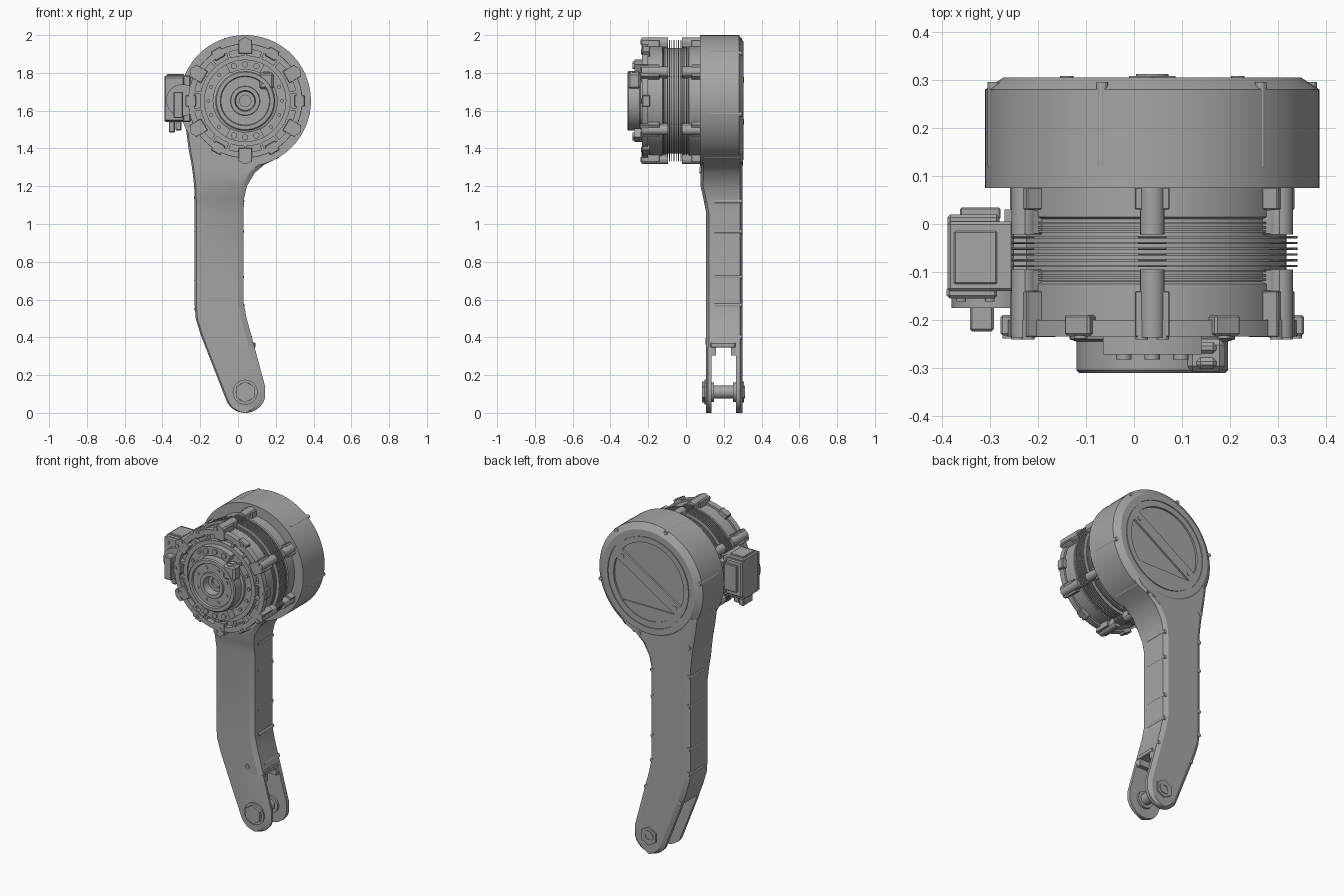
import bpy, bmesh, math
from mathutils import Matrix, Vector

cube = bpy.data.objects.get("Cube")
if cube:
    bpy.data.objects.remove(cube, do_unlink=True)

CX, CZ = 0.038, 1.652      # motor axis
PX, PZ, PR = 0.038, 0.11, 0.11   # lower pivot
parts = []

grey = bpy.data.materials.new("machined_grey")
grey.use_nodes = True
grey.diffuse_color = (0.38, 0.38, 0.38, 1)
grey.node_tree.nodes["Principled BSDF"].inputs["Base Color"].default_value = (0.38, 0.38, 0.38, 1)


def finish(name, bm):
    bmesh.ops.remove_doubles(bm, verts=bm.verts, dist=1e-5)
    bmesh.ops.recalc_face_normals(bm, faces=bm.faces)
    mesh = bpy.data.meshes.new(name)
    bm.to_mesh(mesh)
    bm.free()
    mesh.materials.append(grey)
    ob = bpy.data.objects.new(name, mesh)
    bpy.context.collection.objects.link(ob)
    parts.append(ob)
    return ob


def revolve(name, prof, cx=CX, cz=CZ, a0=0, a1=360, n=64):
    """Sweep a closed (radius, y) profile about a y-parallel axis."""
    bm = bmesh.new()
    full = a1 - a0 == 360
    rings = []
    for i in range(n if full else n + 1):
        a = math.radians(a0 + (a1 - a0) * i / n)
        rings.append([bm.verts.new((cx + r * math.cos(a), y, cz + r * math.sin(a))) for r, y in prof])
    m = len(prof)
    for i in range(n):
        p, q = rings[i], rings[(i + 1) % len(rings)]
        for j in range(m):
            k = (j + 1) % m
            if prof[j][0] or prof[k][0]:
                bm.faces.new((p[j], p[k], q[k], q[j]))
    if not full:
        bm.faces.new(rings[0])
        bm.faces.new(rings[-1])
    return finish(name, bm)


def cyl(name, x, z, r, y0, y1, n=16):
    return revolve(name, [(0, y0), (r, y0), (r, y1), (0, y1)], x, z, n=n)


def tube(name, r0, r1, y0, y1, **kw):
    return revolve(name, [(r0, y0), (r1, y0), (r1, y1), (r0, y1)], **kw)


def box(name, x, y, z, matrix=Matrix(), bevel=0.0):
    """Box from (min, max) ranges, optionally placed by a matrix."""
    bm = bmesh.new()
    bmesh.ops.create_cube(bm, size=1)
    for v in bm.verts:
        v.co = Vector([(a + b) / 2 + c * (b - a) for c, (a, b) in zip(v.co, (x, y, z))])
    if bevel:
        bmesh.ops.bevel(bm, geom=bm.edges[:], offset=bevel, segments=1, affect='EDGES')
    bm.transform(matrix)
    return finish(name, bm)


def polar(deg):
    """Frame on the motor axis: x radial, y axial, z tangential."""
    return Matrix.Translation((CX, 0, CZ)) @ Matrix.Rotation(-math.radians(deg), 4, 'Y')


def on_circle(r, deg):
    a = math.radians(deg)
    return CX + r * math.cos(a), CZ + r * math.sin(a)


def loft(name, stations, back, front_c, back_c, d):
    """Leg sections: each station is (z, left x, right x, front y)."""
    bm = bmesh.new()
    rings = []
    for z, xl, xr, f in stations:
        w = (xr - xl) * 0.3
        fl, fr, bc = min(front_c * 0.3, w), min(front_c, w), min(back_c, w)
        sec = [(xl + fl, f), (xr - fr, f), (xr, f + d), (xr, back - d),
               (xr - bc, back), (xl + bc, back), (xl, back - d), (xl, f + d)]
        rings.append([bm.verts.new((x, y, z)) for x, y in sec])
    for p, q in zip(rings, rings[1:]):
        for j in range(8):
            k = (j + 1) % 8
            bm.faces.new((p[j], p[k], q[k], q[j]))
    bm.faces.new(rings[0])
    bm.faces.new(rings[-1])
    return finish(name, bm)


# Leg with forked lower end
leg = [(1.5, -0.275, 0.25, 0.08), (1.4, -0.262, 0.255, 0.08), (1.35, -0.253, 0.215, 0.08),
       (1.315, -0.246, 0.14, 0.079), (1.27, -0.24, 0.088, 0.078), (1.2, -0.232, 0.047, 0.077),
       (1.13, -0.23, 0.031, 0.093), (1.06, -0.23, 0.03, 0.107), (0.58, -0.23, 0.03, 0.107),
       (0.5, -0.224, 0.046, 0.107), (0.42, -0.2, 0.068, 0.107), (0.35, -0.173, 0.087, 0.107)]
loft("leg_body", leg, 0.3, 0.03, 0.025, 0.014)
fork = [(0.35, -0.173, 0.087), (0.138, -0.09, 0.144), (0.082, -0.068, 0.144)]
for t in range(30, 91, 10):
    a = math.radians(t)
    half = max(PR * math.cos(a), 0.006)
    fork.append((PZ - PR * math.sin(a), PX - half, PX + half))
loft("fork_plate_front", [s + (0.107,) for s in fork], 0.134, 0.03, 0.002, 0.01)
loft("fork_plate_back", [s + (0.264,) for s in fork], 0.3, 0.002, 0.025, 0.014)
box("fork_bridge", (-0.165, 0.092), (0.13, 0.262), (0.345, 0.372), bevel=0.004)
for y in (0.134, 0.238):
    box("fork_bridge_foot", (-0.06, 0.09), (y, y + 0.026), (0.305, 0.35))

# Pivot pin and nuts
cyl("pivot_pin", PX, PZ, 0.034, 0.12, 0.28, 32)
for y0, y1 in ((0.13, 0.147), (0.25, 0.268)):
    cyl("pivot_boss", PX, PZ, 0.052, y0, y1, 32)
for name, y0, y1 in (("front", 0.085, 0.11), ("back", 0.296, 0.308)):
    nut = cyl("pivot_nut_" + name, 0, 0, 0.056, y0, y1, 6)
    nut.matrix_world = Matrix.Translation((PX, 0, PZ)) @ Matrix.Rotation(math.pi / 6, 4, 'Y')
tube("nut_washer", 0.05, 0.066, 0.099, 0.108, cx=PX, cz=PZ, n=32)
tube("back_nut_socket", 0.018, 0.034, 0.3, 0.312, cx=PX, cz=PZ, n=24)

# Front screws of the leg
for x, z, y in ((-0.015, 0.38, 0.103), (0.01, 1.285, 0.072)):
    tube("leg_screw", 0.008, 0.017, y, y + 0.02, cx=x, cz=z, n=16)

# Screw channels along the leg and round the housing rim
for z, x in ((1.12, 0.022), (0.96, 0.02), (0.72, 0.02), (0.57, 0.024), (0.4, 0.063),
             (1.14, -0.222), (0.96, -0.22), (0.7, -0.22), (0.55, -0.22), (0.36, -0.165)):
    cyl("leg_screw_channel", x, z, 0.012, 0.15, 0.297, 12)
for k in range(5):
    x, z = on_circle(0.338, 168 - 60 * k)
    cyl("rim_screw_channel", x, z, 0.012, 0.12, 0.296, 12)
for x, z in ((-0.225, 1.32), (0.105, 1.32)):
    cyl("neck_screw", x, z, 0.013, 0.28, 0.303, 12)

# Round housing with recessed back panels
revolve("housing", [(0, 0.075), (0.348, 0.075), (0.348, 0.28), (0.31, 0.305), (0.275, 0.305),
                    (0.275, 0.3), (0.268, 0.3), (0.268, 0.305), (0.235, 0.305), (0.235, 0.294),
                    (0, 0.294)], n=96)
box("back_cover_bar", (-0.237, 0.237), (0.29, 0.305), (-0.034, 0.034), polar(32))
for a in (32, 212):
    x, z = on_circle(0.21, a)
    cyl("back_cover_screw", x, z, 0.014, 0.3, 0.308)

# Motor barrel, cooling fins and fine ribs
revolve("motor_barrel", [(0, -0.205), (0.29, -0.205), (0.29, -0.125), (0.28, -0.12), (0.28, 0.01),
                         (0.29, 0.015), (0.29, 0.08), (0, 0.08)])
for i in range(6):
    y = -0.09 + i * 0.012
    tube("cooling_fin", 0.27, 0.303, y, y + 0.005)
for y in (-0.118, -0.109, -0.1, -0.018, -0.009, 0.0):
    tube("fine_rib", 0.27, 0.289, y, y + 0.004)

# Clamping lugs, split by the fins
for k in range(6):
    a = 30 + 60 * k
    x, z = on_circle(0.309, a)
    sections = [(-0.235, -0.14, 0.036), (-0.14, -0.095, 0.024), (-0.022, 0.03, 0.024), (0.03, 0.076, 0.036)]
    sections += [(-0.09 + i * 0.012, -0.085 + i * 0.012, 0.03) for i in range(6)]
    for y0, y1, w in sections:
        box("lug_web", (0.25, 0.322), (y0, y1), (-w, w), polar(a), 0.002)
    for y0, y1 in ((-0.236, -0.095), (-0.022, 0.076)):
        cyl("lug_post", x, z, 0.026, y0, y1, 20)
    for da in (-4, 4):
        sx, sz = on_circle(0.312, a + da)
        cyl("lug_screw", sx, sz, 0.013, -0.241, -0.2, 12)
    box("rim_tab", (0.26, 0.316), (-0.232, -0.19), (-0.03, 0.03), polar(a + 30), 0.004)
    sx, sz = on_circle(0.298, a + 30)
    tube("tab_screw", 0.006, 0.014, -0.238, -0.22, cx=sx, cz=sz, n=12)

# Front end cap: rings, spokes and bolt circle
tube("cap_outer_ring", 0.272, 0.302, -0.234, -0.2)
tube("cap_inner_ring", 0.215, 0.24, -0.234, -0.2)
cyl("cap_plate", CX, CZ, 0.22, -0.226, -0.2, 64)
for k in range(18):
    box("cap_spoke", (0.235, 0.276), (-0.23, -0.2), (-0.007, 0.007), polar(20 * k + 10))
for k in range(16):
    x, z = on_circle(0.195, 22.5 * k)
    cyl("cap_bolt", x, z, 0.01, -0.234, -0.22, 12)

# Output hub
revolve("output_hub", [(0, -0.22), (0.172, -0.22), (0.172, -0.24), (0.158, -0.245), (0.158, -0.304),
                       (0.152, -0.31), (0.132, -0.31), (0.128, -0.3), (0.078, -0.3), (0.076, -0.31),
                       (0.055, -0.31), (0.05, -0.265), (0.03, -0.265), (0.03, -0.25), (0, -0.25)])
for k in range(8):
    x, z = on_circle(0.105, 45 * k + 22)
    cyl("hub_bolt", x, z, 0.009, -0.305, -0.29, 12)
for mid in (90, 270):
    tube("hub_arc_block", 0.165, 0.218, -0.272, -0.22, a0=mid - 28, a1=mid + 28, n=16)
    for da in (-18, 0, 18):
        x, z = on_circle(0.193, mid + da)
        cyl("arc_block_bolt", x, z, 0.016, -0.282, -0.26)
box("hub_terminal_block", (0.11, 0.19), (-0.308, -0.24), (CZ + 0.06, CZ + 0.15), bevel=0.012)
for y in (-0.29, -0.258):
    box("hub_terminal_socket", (0.13, 0.172), (y - 0.012, y + 0.012), (CZ + 0.13, CZ + 0.158), bevel=0.008)

# Side connector box
box("connector_box", (-0.388, -0.25), (-0.14, 0.005), (1.54, 1.787), bevel=0.006)
box("connector_back_flange", (-0.388, -0.28), (-0.03, 0.02), (1.56, 1.775), bevel=0.006)
box("connector_front_face", (-0.39, -0.285), (-0.155, -0.13), (1.545, 1.78), bevel=0.006)
box("connector_back_plate", (-0.362, -0.278), (0.01, 0.034), (1.59, 1.75), bevel=0.003)
box("connector_mount", (-0.27, -0.2), (-0.13, 0.03), (1.56, 1.75))
box("connector_top_plate", (-0.375, -0.285), (-0.125, -0.015), (1.78, 1.793), bevel=0.003)
box("cable_plug", (-0.342, -0.292), (-0.224, -0.14), (1.56, 1.7), bevel=0.005)
cyl("connector_round_flange", -0.295, 1.655, 0.085, -0.175, -0.04, 32)
for i, x in enumerate((-0.35, -0.316)):
    box("lower_plug", (x - 0.016, x + 0.016), (-0.12, -0.03), (1.485 + 0.01 * i, 1.545), bevel=0.004)
for x in (-0.36, -0.3):
    for z in (1.575, 1.75):
        cyl("connector_screw", x, z, 0.01, -0.161, -0.15, 12)

# Smooth round surfaces, keep edges crisp
bpy.ops.object.select_all(action='DESELECT')
for ob in parts:
    ob.select_set(True)
bpy.context.view_layer.objects.active = parts[0]
bpy.ops.object.shade_smooth_by_angle(angle=math.radians(25))
